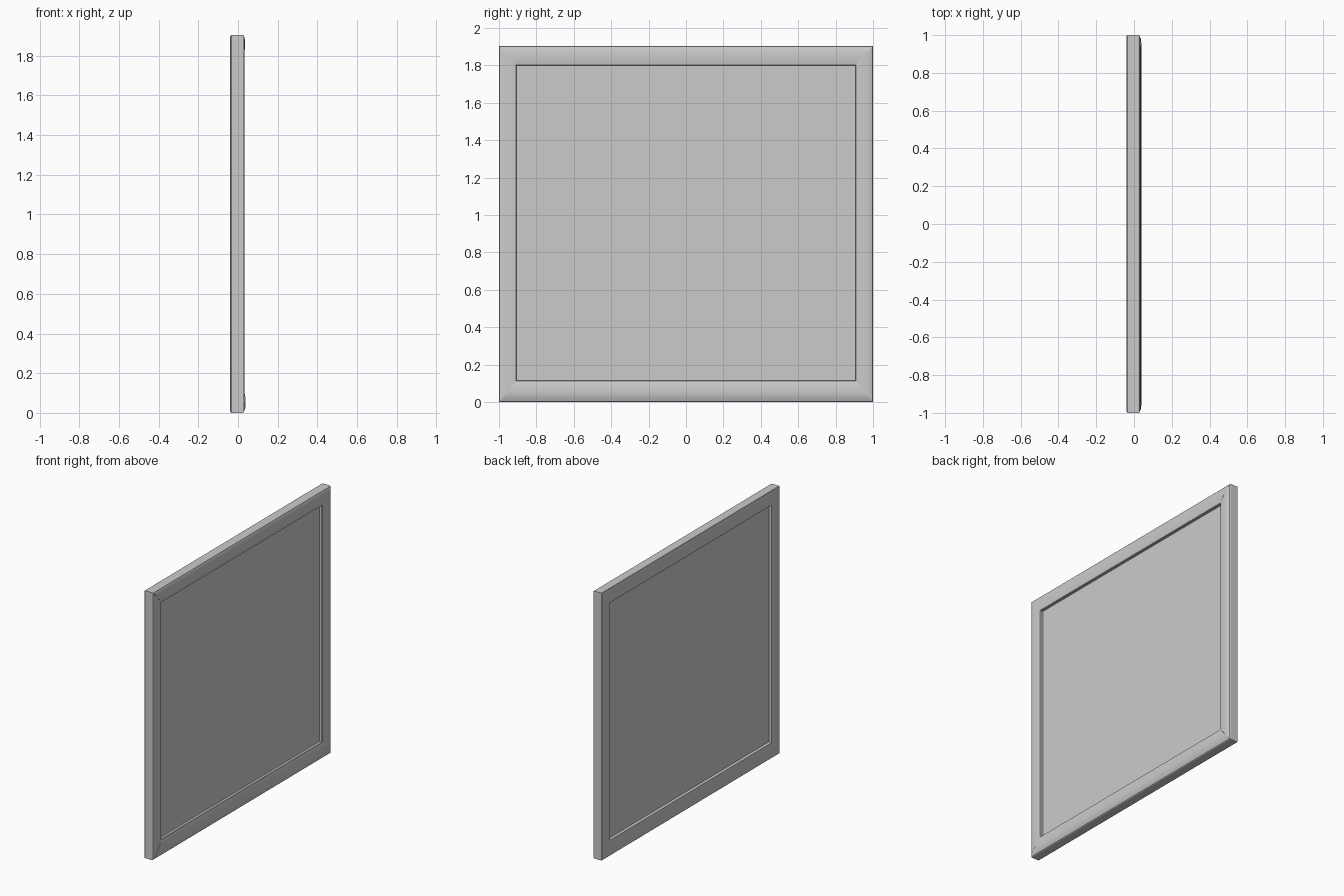
import bpy, bmesh

if "Cube" in bpy.data.objects:
    bpy.data.objects.remove(bpy.data.objects["Cube"])

# Outer and inner rectangle of the frame in the y/z plane
OUT = [(-1, 0), (1, 0), (1, 1.905), (-1, 1.905)]
INN = [(-0.905, 0.115), (0.905, 0.115), (0.905, 1.8), (-0.905, 1.8)]


def finish(name, bm):
    bmesh.ops.recalc_face_normals(bm, faces=bm.faces)
    mesh = bpy.data.meshes.new(name)
    bm.to_mesh(mesh)
    bm.free()
    ob = bpy.data.objects.new(name, mesh)
    bpy.context.collection.objects.link(ob)
    bpy.context.view_layer.objects.active = ob
    ob.select_set(True)
    bpy.ops.object.shade_smooth_by_angle(angle=0.5)
    ob.select_set(False)


def rail(name, a, bulge):
    """Mitred rail between corners a and a+1; profile is (outer-to-inner fraction, x)."""
    b = (a + 1) % 4
    profile = [(0, -0.034), (0.03, -0.038), (0.1, -0.04), (0.9, -0.04), (0.97, -0.038),
               (1, -0.033), (1, 0.026), (0.97, 0.03), (0.9, 0.032), (0.7, 0.032 + bulge * 0.7),
               (0.45, 0.032 + bulge), (0.2, 0.032 + bulge * 0.7), (0.08, 0.031), (0.03, 0.029), (0, 0.024)]
    bm = bmesh.new()
    rings = []
    for c in (a, b):
        (oy, oz), (iy, iz) = OUT[c], INN[c]
        rings.append([bm.verts.new((x, oy + (iy - oy) * t, oz + (iz - oz) * t))
                      for t, x in profile])
    n = len(profile)
    for i in range(n):
        j = (i + 1) % n
        bm.faces.new((rings[0][i], rings[0][j], rings[1][j], rings[1][i]))
    for r in rings:
        bm.faces.new(r)
    finish(name, bm)


# Four mitred rails, the bottom one slightly fuller
rail("bottom_rail", 0, 0.007)
rail("right_rail", 1, 0.002)
rail("top_rail", 2, 0.003)
rail("left_rail", 3, 0.001)

# Recessed flat panel, tucked into the frame
bm = bmesh.new()
bmesh.ops.create_cube(bm, size=1)
for v in bm.verts:
    v.co.x = v.co.x * 0.03 - 0.005
    v.co.y *= 1.84
    v.co.z = 0.9575 + v.co.z * 1.715
finish("panel", bm)
